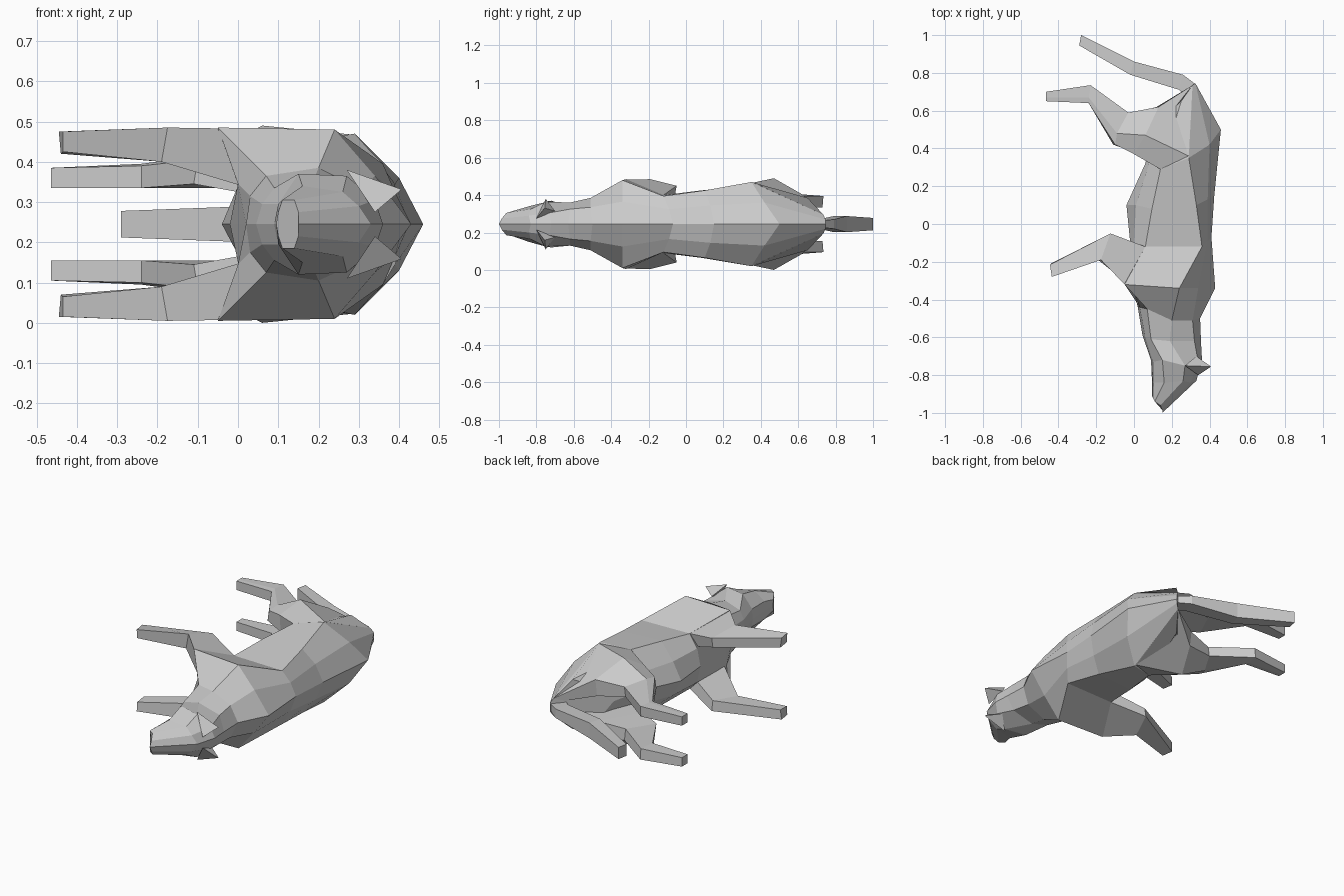
import bpy, bmesh

MID = 0.245  # height of the symmetry plane: the animal lies on its side

coat = bpy.data.materials.new("plain grey")
coat.diffuse_color = (0.6, 0.6, 0.6, 1)


def loft(name, rings, mirror=False):
    """Skin a row of rings of (x, y, offset from the middle) and cap both ends."""
    bm = bmesh.new()
    rows = [[bm.verts.new(p) for p in ring] for ring in rings]
    for a, b in zip(rows, rows[1:]):
        n = len(a)
        for i in range(n):
            j = (i + 1) % n
            bm.faces.new((a[i], a[j], b[j], b[i]))
    bm.faces.new(rows[0])
    bm.faces.new(rows[-1])
    bmesh.ops.recalc_face_normals(bm, faces=bm.faces)
    mesh = bpy.data.meshes.new(name)
    bm.to_mesh(mesh)
    bm.free()
    mesh.materials.append(coat)
    ob = bpy.data.objects.new(name, mesh)
    bpy.context.collection.objects.link(ob)
    ob.location.z = MID
    if mirror:
        m = ob.modifiers.new("other side", 'MIRROR')
        m.use_axis = (False, False, True)
        m.use_mirror_merge = False
    return ob


def whole(half):
    """Complete a half ring running from spine to belly."""
    return half + [(x, y, -z) for x, y, z in half[-2:0:-1]]


# Head and neck, muzzle to neck base
head = [
    [(.15, -1.0, 0), (.15, -.985, .03), (.14, -.96, .06), (.11, -.94, .06), (.10, -.92, .03), (.095, -.91, 0)],
    [(.33, -.83, 0), (.30, -.84, .045), (.26, -.83, .08), (.16, -.84, .095), (.10, -.84, .05), (.095, -.83, 0)],
    [(.36, -.72, 0), (.34, -.73, .06), (.27, -.75, .12), (.15, -.72, .125), (.10, -.73, .05), (.09, -.72, 0)],
    [(.355, -.63, 0), (.32, -.62, .08), (.19, -.62, .115), (.09, -.61, .09), (.06, -.60, .05), (.045, -.59, 0)],
    [(.35, -.50, 0), (.31, -.51, .09), (.20, -.51, .14), (.07, -.45, .12), (.03, -.44, .07), (.02, -.44, 0)],
]
# Trunk, shoulders to rump
trunk = [
    [(.43, -.34, 0), (.34, -.34, .12), (.24, -.34, .235), (-.05, -.32, .24), (.0, -.36, .10), (.02, -.38, 0)],
    [(.41, -.07, 0), (.39, -.09, .08), (.36, -.12, .15), (.06, -.12, .155), (.0, -.10, .095), (-.02, -.10, 0)],
    [(.425, .15, 0), (.39, .13, .10), (.33, .10, .18), (.095, .08, .18), (.01, .10, .095), (-.04, .10, 0)],
    [(.46, .50, 0), (.40, .42, .115), (.29, .35, .225), (.14, .29, .20), (.08, .32, .09), (.06, .32, 0)],
    [(.325, .745, 0), (.325, .745, .025), (.31, .735, .05), (.25, .65, .14), (.15, .56, .09), (.10, .50, 0)],
]
loft("body", [whole(r) for r in head + trunk])

# Ears: triangular base narrowing to a tip
tip = (.405, -.755, .085)
loft("ears", [
    [(.27, -.75, .135), (.34, -.80, .03), (.33, -.70, .07)],
    [(tip[0], tip[1], tip[2] + .002), (tip[0], tip[1] - .002, tip[2]), (tip[0], tip[1] + .002, tip[2])],
], mirror=True)

# Front legs: shoulder, elbow, paw
loft("front_legs", [
    [(-.05, -.32, .238), (.06, -.12, .155), (.03, -.12, .09), (.01, -.35, .095)],
    [(-.175, -.19, .24), (-.125, -.05, .205), (-.125, -.06, .15), (-.19, -.19, .155)],
    [(-.435, -.28, .23), (-.445, -.215, .23), (-.44, -.21, .175), (-.435, -.275, .18)],
], mirror=True)

# Hind legs: thigh, knee, hock, paw
loft("hind_legs", [
    [(.14, .29, .20), (.29, .36, .222), (.31, .735, .05), (.27, .69, .03), (.14, .32, .06)],
    [(.0, .37, .18), (.06, .47, .245), (.13, .62, .16), (.12, .62, .07), (.0, .38, .08)],
    [(-.10, .42, .16), (-.09, .48, .17), (-.03, .59, .15), (-.03, .58, .09), (-.11, .42, .10)],
    [(-.24, .64, .145), (-.24, .67, .15), (-.23, .735, .15), (-.23, .73, .09), (-.24, .64, .09)],
    [(-.465, .65, .14), (-.465, .67, .14), (-.465, .70, .14), (-.465, .70, .09), (-.465, .65, .09)],
], mirror=True)

# Tail: each ring is (top point, bottom point, half width)
loft("tail", [
    [(tx, ty, w), (tx, ty, -w), (bx, by, -w), (bx, by, w)]
    for tx, ty, bx, by, w in [
        (.32, .745, .29, .66, .02), (.26, .79, .24, .71, .025),
        (.0, .86, -.02, .79, .043), (-.28, 1.0, -.29, .945, .033)]
])
